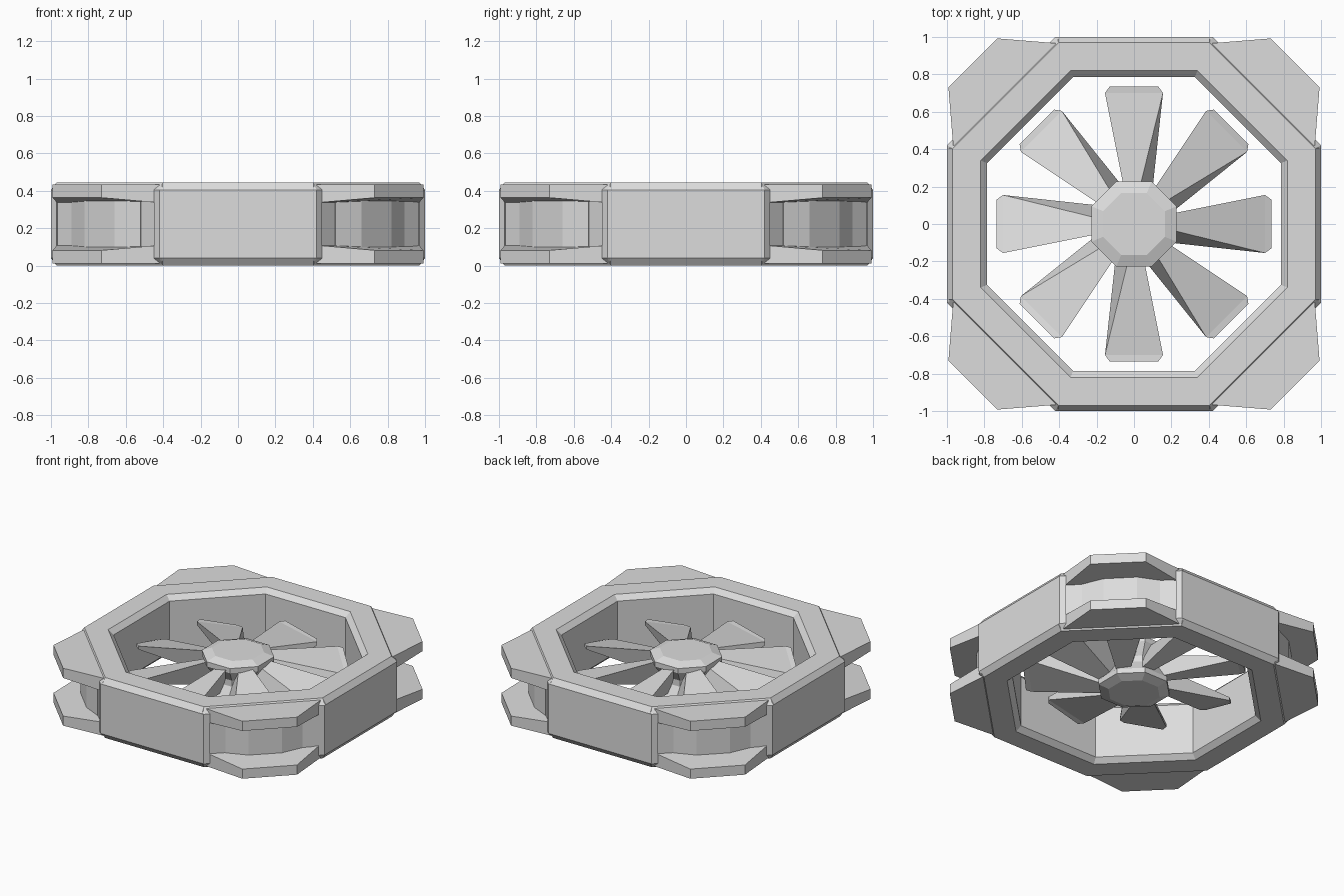
import bpy, bmesh
from math import radians, pi, sqrt
from mathutils import Matrix

cube = bpy.data.objects.get("Cube")
if cube:
    bpy.data.objects.remove(cube, do_unlink=True)

grey = bpy.data.materials.new("plain_grey")
grey.use_nodes = True
colour = (0.72, 0.72, 0.72, 1)
grey.diffuse_color = colour
grey.node_tree.nodes["Principled BSDF"].inputs["Base Color"].default_value = colour

TOP = 0.445


def loft(name, rings, turn=0, closed=False):
    """Skin equal-length rings of points; cap the ends or close the loop."""
    bm = bmesh.new()
    rows = [[bm.verts.new(p) for p in ring] for ring in rings]
    n = len(rows[0])
    pairs = list(zip(rows, rows[1:]))
    if closed:
        pairs.append((rows[-1], rows[0]))
    else:
        bm.faces.new(rows[0])
        bm.faces.new(rows[-1])
    for a, b in pairs:
        for i in range(n):
            j = (i + 1) % n
            bm.faces.new((a[i], a[j], b[j], b[i]))
    bm.transform(Matrix.Rotation(turn, 4, 'Z'))
    bmesh.ops.recalc_face_normals(bm, faces=bm.faces)
    mesh = bpy.data.meshes.new(name)
    bm.to_mesh(mesh)
    bm.free()
    mesh.materials.append(grey)
    obj = bpy.data.objects.new(name, mesh)
    bpy.context.collection.objects.link(obj)
    return obj


def octagon(apothem, z, diagonal=None):
    """Flat-sided octagon; the diagonal sides may sit at their own distance."""
    a = apothem
    b = (diagonal or a) * sqrt(2) - a
    quarter = [(a, -b), (a, b)]
    points = []
    for _ in range(4):
        points += [(x, y, z) for x, y in quarter]
        quarter = [(-y, x) for x, y in quarter]
    return points


# Octagonal housing with chamfered rims
loft("housing", [
    octagon(0.97, 0), octagon(1, 0.04, 0.995),
    octagon(1, 0.405, 0.995), octagon(0.97, TOP),
    octagon(0.82, TOP), octagon(0.785, 0.41),
    octagon(0.785, 0.035), octagon(0.82, 0)], closed=True)

# Thin side panels whose ends lap the diagonal walls
for k in range(4):
    rings = []
    for z, inset in ((0.006, 0.03), (0.04, 0), (0.405, 0), (TOP - 0.006, 0.03)):
        y, end = 1 - inset, 0.42 - inset / 2
        rings.append([(-end, -y, z), (end, -y, z), (end + 0.03, 0.03 - y, z),
                      (0.38, -0.92, z), (-0.38, -0.92, z), (-end - 0.03, 0.03 - y, z)])
    loft(f"side_panel_{k + 1}", rings, k * pi / 2)

# Corner bulges and the paired flanges above and below them
bulge = [(0.52, 0.89), (0.66, 0.82), (0.82, 0.66), (0.89, 0.52), (0.80, 0.50), (0.50, 0.80)]
flange = [(0.42, 0.967), (0.73, 0.992), (0.992, 0.73), (0.967, 0.42), (0.90, 0.40), (0.40, 0.90)]
for k in range(4):
    turn = k * pi / 2
    loft(f"corner_bulge_{k + 1}", [[(x, y, z) for x, y in bulge] for z in (0.06, 0.38)], turn)
    for level in ("upper", "lower"):
        rim, under = [], []
        for i, (x, y) in enumerate(flange):
            thin = 0.363 if i in (1, 2) else 0.336
            high = 0.434
            if level == "lower":
                thin, high = TOP - thin, TOP - high
            rim.append((x, y, high))
            under.append((x, y, thin))
        loft(f"{level}_flange_{k + 1}", [rim, under], turn)

# Spool-shaped hub with shallow end chamfers
half = [(0.165, 0.06), (0.228, 0.085), (0.228, 0.12), (0.175, 0.20)]
profile = half + [(r, TOP - z) for r, z in reversed(half)]
loft("hub", [octagon(r, z) for r, z in profile])

# Eight twisted blades: steep slanted roots widening to thin, flatter tips
for k in range(8):
    rings = [[(0.15, -0.02, 0.335), (0.15, 0.045, 0.35), (0.15, -0.02, 0.13), (0.15, -0.095, 0.12)]]
    for r, w in ((0.70, 0.155), (0.735, 0.13)):
        rings.append([(r, -w, 0.22), (r, w, 0.285), (r, w, 0.26), (r, -w, 0.195)])
    loft(f"blade_{k + 1}", rings, radians(45 * k))
